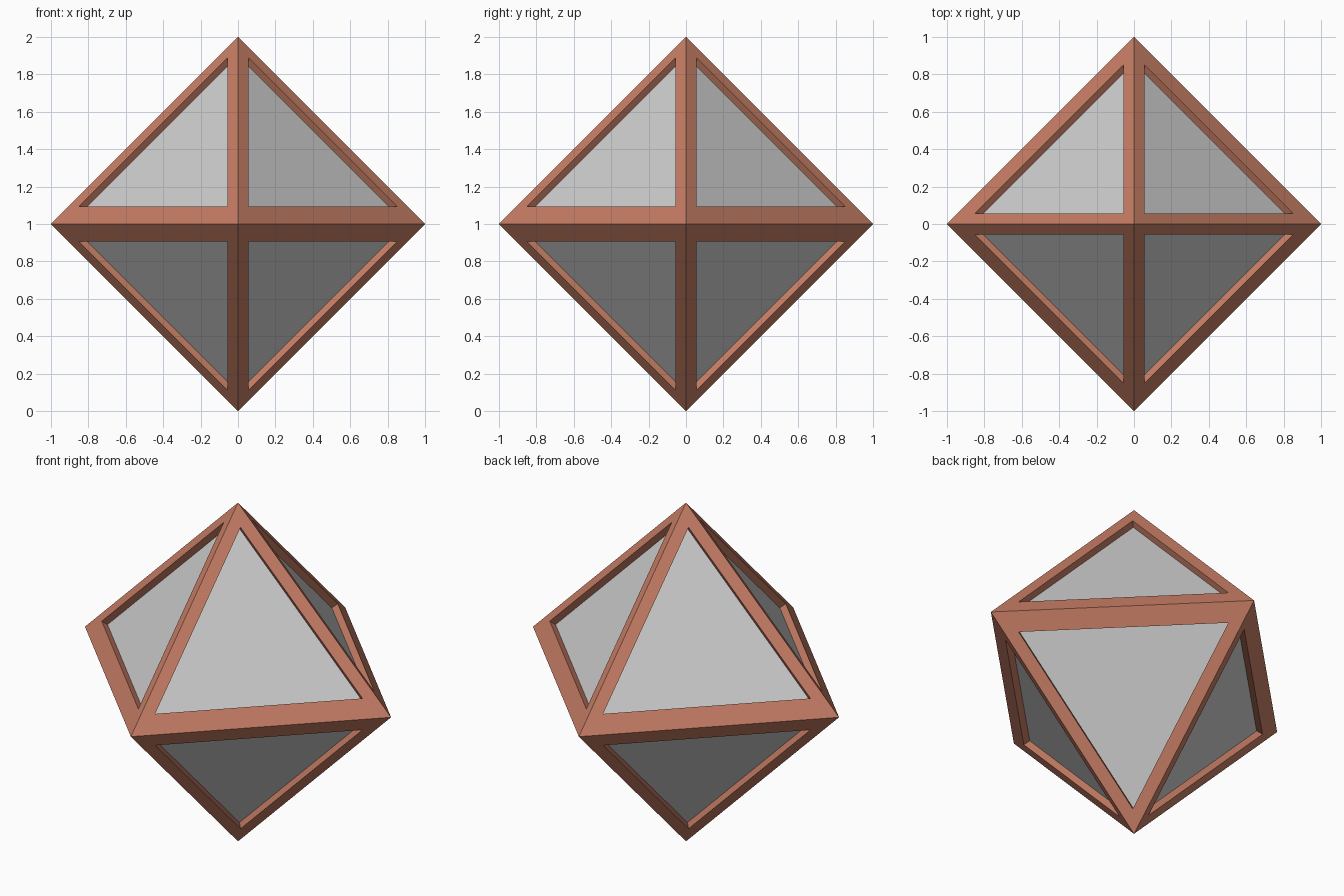
import bpy, bmesh
from itertools import product
from mathutils import Vector

if "Cube" in bpy.data.objects:
    bpy.data.objects.remove(bpy.data.objects["Cube"])

SIDE, BELT, DEPTH = 0.055, 0.093, 0.039   # frame margins and recess depth
CENTRE = Vector((0, 0, 1))

# One octant: outer corners, opening corners, recessed corners
outer = [Vector((1, 0, 0)), Vector((0, 1, 0)), Vector((0, 0, 1))]
low = Vector((SIDE, SIDE, BELT))
opening = [low + v * (1 - 2 * SIDE - BELT) for v in outer]
recess = [v - Vector((1, 1, 1)).normalized() * DEPTH for v in opening]


def add_face(bm, pts, sign):
    pts = [Vector((p.x * sign[0], p.y * sign[1], p.z * sign[2])) + CENTRE for p in pts]
    if sign[0] * sign[1] * sign[2] < 0:
        pts.reverse()
    bm.faces.new([bm.verts.new(p) for p in pts])


def finish(bm, name, colour=None):
    bmesh.ops.remove_doubles(bm, verts=bm.verts, dist=1e-5)
    mesh = bpy.data.meshes.new(name)
    bm.to_mesh(mesh)
    bm.free()
    obj = bpy.data.objects.new(name, mesh)
    bpy.context.collection.objects.link(obj)
    if colour:
        mat = bpy.data.materials.new(name + "_colour")
        mat.diffuse_color = colour
        mat.use_nodes = True
        mat.node_tree.nodes["Principled BSDF"].inputs["Base Color"].default_value = mat.diffuse_color
        mesh.materials.append(mat)


frame, panels = bmesh.new(), bmesh.new()
for sign in product((1, -1), repeat=3):
    for i in range(3):
        j = (i + 1) % 3
        # flat border strip and its recess wall
        add_face(frame, [outer[i], outer[j], opening[j], opening[i]], sign)
        add_face(frame, [opening[i], opening[j], recess[j], recess[i]], sign)
    # recessed grey panel
    add_face(panels, recess, sign)

finish(frame, "octahedron_frame", (0.55, 0.2, 0.125, 1))
finish(panels, "inset_panels")
